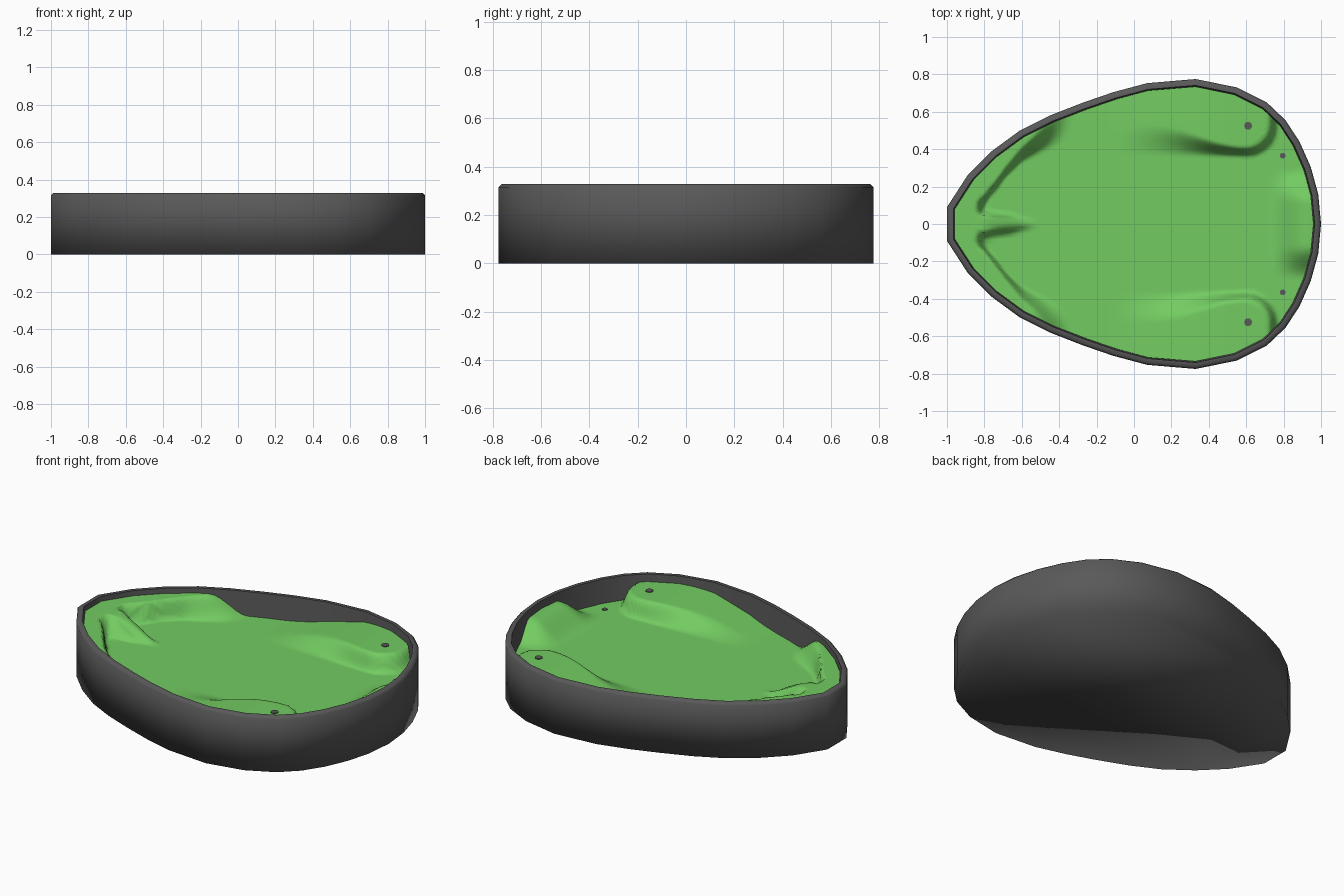
import bpy, bmesh, math
from mathutils import Vector

if "Cube" in bpy.data.objects:
    bpy.data.objects.remove(bpy.data.objects["Cube"])

# Upper half of the egg-shaped outline, mirrored to close it
HALF = [(1.0, 0), (0.985, 0.16), (0.945, 0.305), (0.885, 0.44), (0.81, 0.555), (0.71, 0.65),
        (0.55, 0.73), (0.33, 0.775), (0.07, 0.753), (-0.11, 0.705), (-0.27, 0.65),
        (-0.45, 0.58), (-0.61, 0.5), (-0.76, 0.39), (-0.89, 0.26), (-1.0, 0.09)]
OUTLINE = [Vector(p) for p in HALF + [(x, -y) for x, y in reversed(HALF[1:])]]


def inset(pts, d):
    """Mitred inward offset of a counter-clockwise polygon."""
    out = []
    for i, p in enumerate(pts):
        a = (p - pts[i - 1]).normalized()
        b = (pts[(i + 1) % len(pts)] - p).normalized()
        na, nb = Vector((-a.y, a.x)), Vector((-b.y, b.x))
        out.append(p + (na + nb) * d / (1 + na.dot(nb)))
    return out


def step(a, b, t):
    t = min(max((t - a) / (b - a), 0), 1)
    return t * t * (3 - 2 * t)


def lerp_table(table, x):
    if x <= table[0][0]:
        return table[0][1]
    for (x0, y0), (x1, y1) in zip(table, table[1:]):
        if x <= x1:
            return y0 + (y1 - y0) * (x - x0) / (x1 - x0)
    return table[-1][1]


def height(x, y):
    ay = abs(y)
    # side mounds with a rounded steep end
    d = math.hypot(max(x - 0.6, 0), max(0.53 - ay, 0))
    w = 0.05 + 0.12 * (1 - step(0.1, 0.6, x))
    side = 0.1 * step(-0.15, 0.5, x) * (1 - step(0.17 - w, 0.17, d))
    # mound wrapping the narrow end
    edge = lerp_table([(-0.81, 0.1), (-0.69, 0.25), (-0.6, 0.33), (-0.4, 0.42), (-0.3, 0.5)], x)
    wid = 0.035 + 0.12 * step(-0.75, -0.4, x)
    tip = 0.115 * step(0, wid, ay - edge) * (1 - step(-0.54, -0.34, x))
    tip = max(tip, 0.115 * (1 - step(-0.84, -0.8, x)))
    # central ridge at the narrow end
    foot = lerp_table([(-0.81, 0.075), (-0.55, 0.03)], x)
    ridge = 0.115 * (1 - step(foot - 0.03, foot, ay)) * (1 - step(-0.82, -0.5, x))
    # mound against the wide end
    end = 0.1 * (1 - step(0.12, 0.29, ay)) * step(0.72, 0.93, x)
    return 0.185 + max(side, tip, ridge, end)


def finish(bm, name, mat):
    bmesh.ops.recalc_face_normals(bm, faces=bm.faces[:])
    for f in bm.faces:
        f.smooth = True
    me = bpy.data.meshes.new(name)
    bm.to_mesh(me)
    bm.free()
    me.materials.append(mat)
    ob = bpy.data.objects.new(name, me)
    bpy.context.collection.objects.link(ob)
    return ob


def bridge(bm, a, b):
    n = len(a)
    return [bm.faces.new((a[i], a[(i + 1) % n], b[(i + 1) % n], b[i])) for i in range(n)]


def material(name, col):
    m = bpy.data.materials.new(name)
    m.diffuse_color = (*col, 1)
    m.use_nodes = True
    m.node_tree.nodes["Principled BSDF"].inputs["Base Color"].default_value = m.diffuse_color
    return m


green = material("green", (0.17, 0.6, 0.12))
dark = material("dark_grey", (0.1, 0.1, 0.1))

# Tray: outer wall, chamfered rim, inner wall and floor
bm = bmesh.new()
rings = []
for d, z in [(0, 0), (0, 0.315), (0.012, 0.328), (0.034, 0.328), (0.044, 0.12)]:
    rings.append([bm.verts.new((p.x, p.y, z)) for p in inset(OUTLINE, d)])
for a, b in zip(rings, rings[1:]):
    bridge(bm, a, b)
bm.faces.new(rings[0])
bm.faces.new(rings[-1])
for ring in rings[3:]:
    for i, v in enumerate(ring):
        bm.edges.get((v, ring[i - 1])).smooth = False
finish(bm, "tray", dark)

# Contoured green surface: concentric rings raised by the height function
SUB, RINGS = 6, 70
inner = inset(OUTLINE, 0.04)
border = [p.lerp(inner[(i + 1) % len(inner)], k / SUB)
          for i, p in enumerate(inner) for k in range(SUB)]
mid = Vector((0.1, 0))
bm = bmesh.new()
prev = None
for r in range(RINGS, 0, -1):
    pts = [mid.lerp(p, r / RINGS) for p in border]
    ring = [bm.verts.new((p.x, p.y, height(p.x, p.y))) for p in pts]
    if prev:
        bridge(bm, prev, ring)
    prev = ring
centre = bm.verts.new((mid.x, mid.y, height(mid.x, mid.y)))
for i, v in enumerate(prev):
    bm.faces.new((prev[i - 1], v, centre))
finish(bm, "contoured_surface", green)

# Small dark studs set flush in the surface
for x, y, r in [(0.61, 0.525, 0.021), (0.795, 0.365, 0.015)]:
    for s, side in ((1, "back"), (-1, "front")):
        z = height(x, y)
        bpy.ops.mesh.primitive_cylinder_add(vertices=16, radius=r, depth=0.03,
                                            location=(x, s * y, z - 0.011))
        ob = bpy.context.object
        ob.name = f"{'large' if r > 0.02 else 'small'}_stud_{side}"
        ob.data.materials.append(dark)
        bpy.ops.object.shade_smooth_by_angle()
